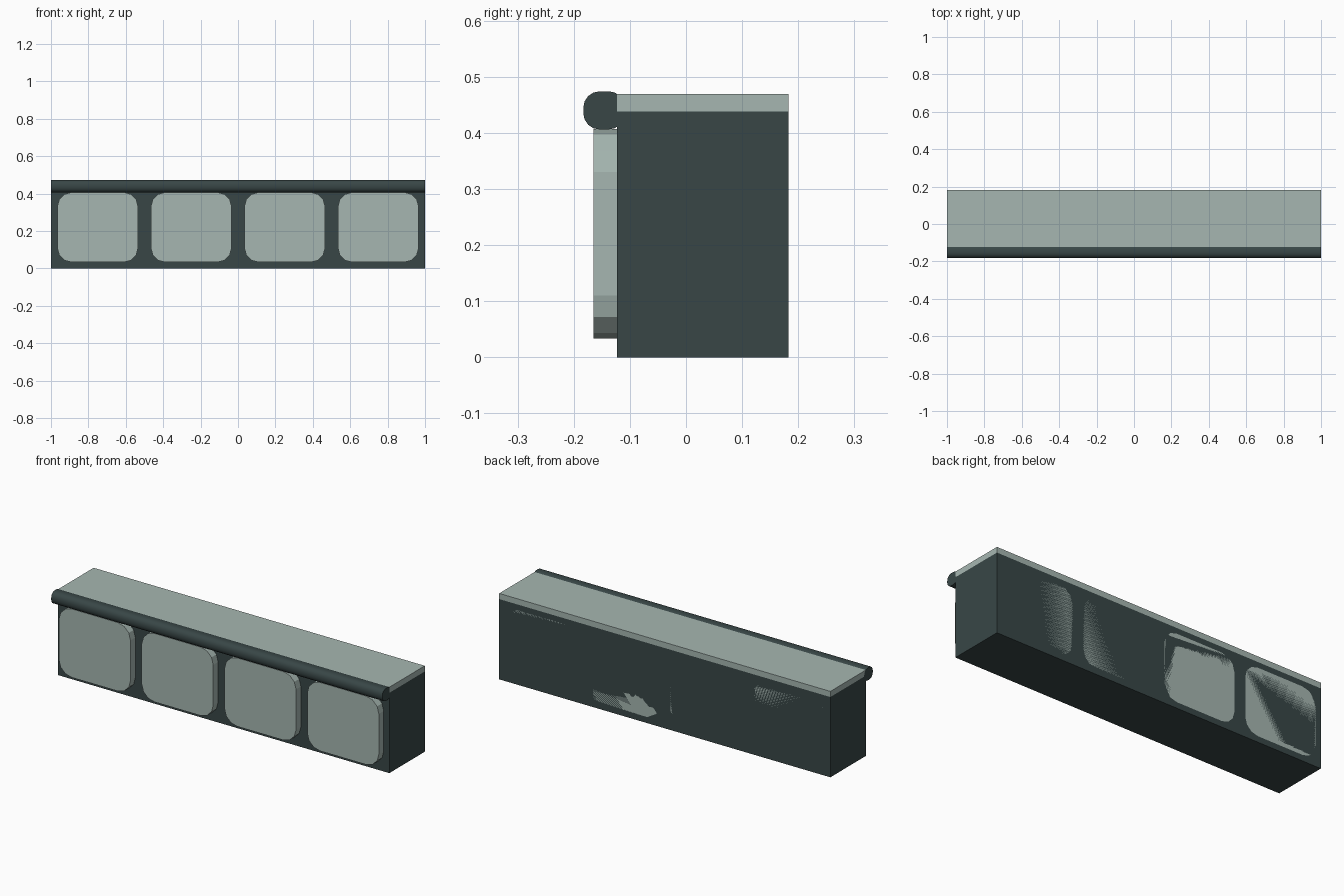
import bpy, bmesh
from math import sin, cos, pi

if "Cube" in bpy.data.objects:
    bpy.data.objects.remove(bpy.data.objects["Cube"])


def material(name, color):
    m = bpy.data.materials.new(name)
    m.diffuse_color = (*color, 1)
    m.use_nodes = True
    m.node_tree.nodes["Principled BSDF"].inputs["Base Color"].default_value = m.diffuse_color
    return m


DARK = material("dark_teal", (0.04, 0.062, 0.062))
LIGHT = material("pale_green", (0.38, 0.47, 0.44))


def finish(bm, name, mat):
    bmesh.ops.recalc_face_normals(bm, faces=bm.faces)
    me = bpy.data.meshes.new(name)
    bm.to_mesh(me)
    bm.free()
    me.materials.append(mat)
    ob = bpy.data.objects.new(name, me)
    bpy.context.collection.objects.link(ob)
    return ob


def box(name, lo, hi, mat):
    bm = bmesh.new()
    bmesh.ops.create_cube(bm, size=1)
    for v in bm.verts:
        v.co = [(a + b) / 2 + c * (b - a) for a, b, c in zip(lo, hi, v.co)]
    return finish(bm, name, mat)


def rounded_rect(u0, u1, v0, v1, r, seg):
    corners = [(u1 - r, v1 - r), (u0 + r, v1 - r), (u0 + r, v0 + r), (u1 - r, v0 + r)]
    return [(cu + r * cos((q + i / seg) * pi / 2), cv + r * sin((q + i / seg) * pi / 2))
            for q, (cu, cv) in enumerate(corners) for i in range(seg + 1)]


def prism(name, points, offset, mat):
    bm = bmesh.new()
    face = bm.faces.new([bm.verts.new(p) for p in points])
    ext = bmesh.ops.extrude_face_region(bm, geom=[face], use_keep_orig=True)
    verts = [g for g in ext["geom"] if isinstance(g, bmesh.types.BMVert)]
    bmesh.ops.translate(bm, verts=verts, vec=offset)
    return finish(bm, name, mat)


FRONT, BACK = -0.123, 0.183

# four cabinet modules, each with a rounded panel running through to the back
for i in range(4):
    cx = -0.75 + 0.5 * i
    box(f"cabinet_{i + 1}", (cx - 0.25, FRONT, 0), (cx + 0.25, BACK, 0.438), DARK)
    outline = rounded_rect(cx - 0.216, cx + 0.216, 0.033, 0.407, 0.077, 3)
    prism(f"front_panel_{i + 1}", [(x, -0.165, z) for x, z in outline],
          (0, BACK + 0.165, 0), LIGHT)

# counter slab
box("counter_top", (-1, FRONT, 0.438), (1, BACK, 0.469), LIGHT)

# rounded rail along the front edge
profile = rounded_rect(-0.183, -0.109, 0.406, 0.474, 0.029, 4)
rail = prism("front_rail", [(-1, y, z) for y, z in profile], (2, 0, 0), DARK)
bpy.context.view_layer.objects.active = rail
rail.select_set(True)
bpy.ops.object.shade_smooth_by_angle(angle=pi / 4)
